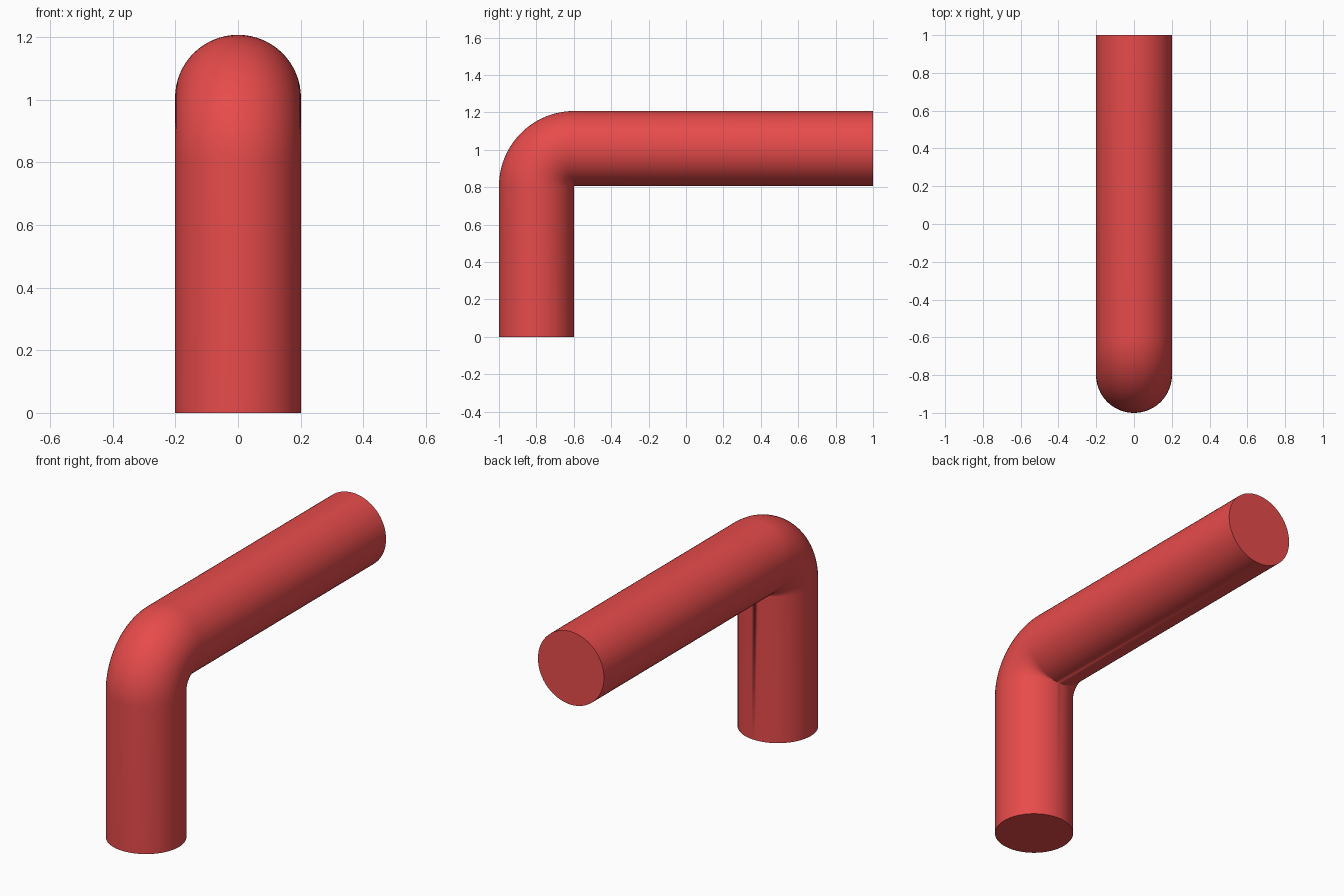
import bpy, bmesh
from math import sin, cos, pi
from mathutils import Vector

if "Cube" in bpy.data.objects:
    bpy.data.objects.remove(bpy.data.objects["Cube"])

R = 0.201            # pipe radius, also the centreline radius of the bend
SIDES, STEPS = 64, 24
PIVOT_Y, PIVOT_Z = -1 + 2 * R, 0.805

# centreline stations: (centre, outward direction across the pipe)
stations = [(Vector((0, PIVOT_Y - R, 0)), Vector((0, -1, 0)))]
for i in range(STEPS + 1):
    a = pi / 2 * i / STEPS
    out = Vector((0, -cos(a), sin(a)))
    stations.append((Vector((0, PIVOT_Y, PIVOT_Z)) + out * R, out))
stations.append((Vector((0, 1, PIVOT_Z + R)), Vector((0, 0, 1))))

# sweep a circle along the stations
bm = bmesh.new()
rings = []
for centre, out in stations:
    rings.append([bm.verts.new(centre + out * (R * cos(t)) + Vector((R * sin(t), 0, 0)))
                  for t in (2 * pi * k / SIDES for k in range(SIDES))])
for a, b in zip(rings, rings[1:]):
    for k in range(SIDES):
        n = (k + 1) % SIDES
        bm.faces.new((a[k], a[n], b[n], b[k]))
bm.faces.new(rings[0])
bm.faces.new(rings[-1])

# the inside of the bend collapses to one point
bmesh.ops.remove_doubles(bm, verts=bm.verts, dist=0.00005)
bmesh.ops.recalc_face_normals(bm, faces=bm.faces)

mesh = bpy.data.meshes.new("bent_pipe")
bm.to_mesh(mesh)
bm.free()
pipe = bpy.data.objects.new("bent_pipe", mesh)
bpy.context.collection.objects.link(pipe)

# red material
red = bpy.data.materials.new("red")
red.diffuse_color = (0.8, 0.07, 0.07, 1)
red.use_nodes = True
red.node_tree.nodes["Principled BSDF"].inputs["Base Color"].default_value = red.diffuse_color
mesh.materials.append(red)

# smooth sides, crisp end caps
bpy.context.view_layer.objects.active = pipe
pipe.select_set(True)
bpy.ops.object.shade_smooth_by_angle(angle=pi / 6)
